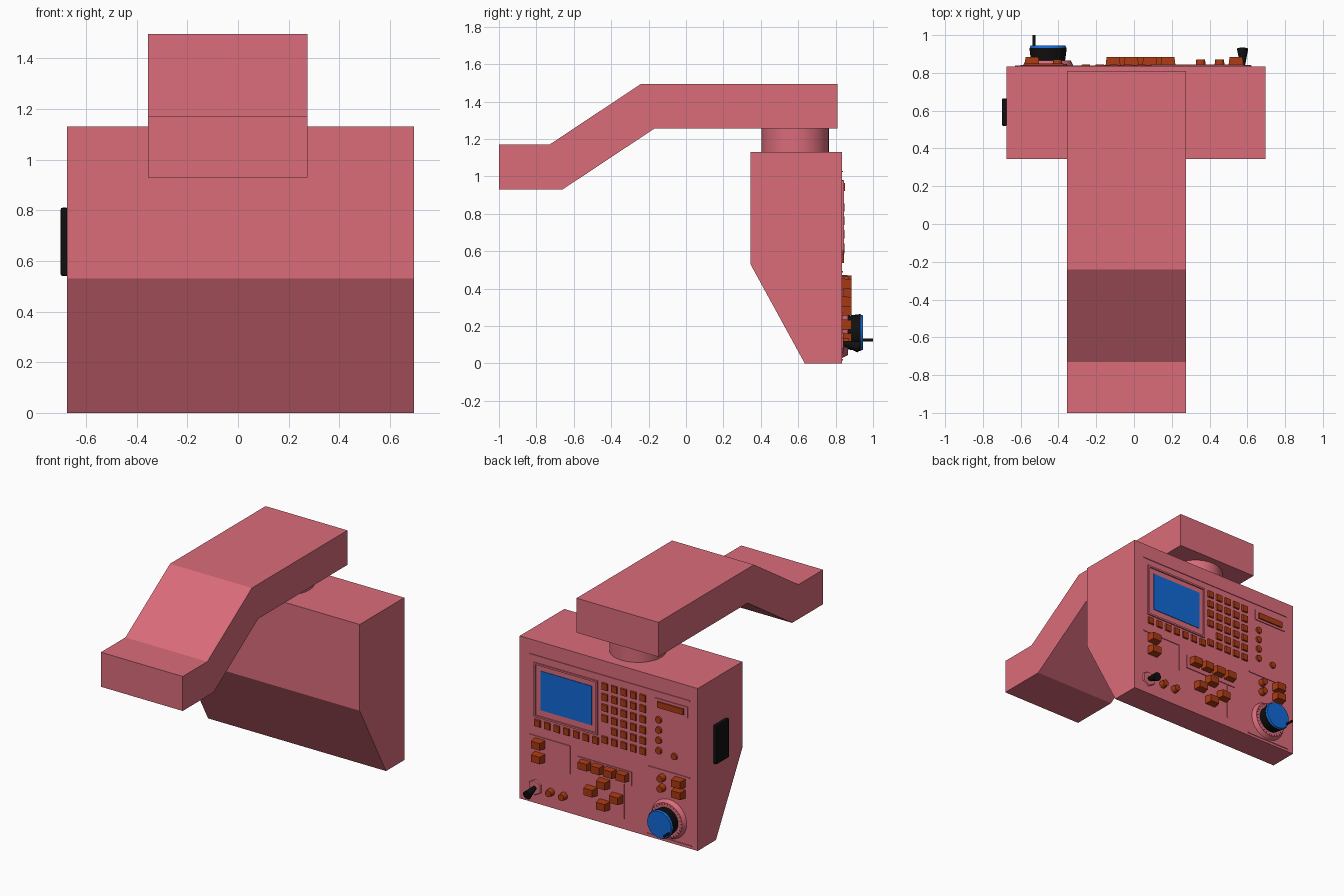
import bpy, bmesh, math
from mathutils import Matrix, Vector

cube = bpy.data.objects.get("Cube")
if cube:
    bpy.data.objects.remove(cube, do_unlink=True)


def material(name, rgb):
    m = bpy.data.materials.new(name)
    m.use_nodes = True
    m.diffuse_color = (*rgb, 1)
    for n in m.node_tree.nodes:
        if n.type == 'BSDF_PRINCIPLED':
            n.inputs["Base Color"].default_value = (*rgb, 1)
            n.inputs["Roughness"].default_value = 0.7
    return m


PINK = material("casing pink", (0.70, 0.15, 0.195))
ORANGE = material("key rust orange", (0.40, 0.042, 0.006))
BLUE = material("screen blue", (0.006, 0.14, 0.68))
BLACK = material("rubber black", (0.005, 0.005, 0.005))
FACE = 0.835  # panel plane, facing +y


def finish(bm, name, mat, smooth=False):
    bmesh.ops.recalc_face_normals(bm, faces=bm.faces)
    mesh = bpy.data.meshes.new(name)
    bm.to_mesh(mesh)
    bm.free()
    ob = bpy.data.objects.new(name, mesh)
    bpy.context.collection.objects.link(ob)
    mesh.materials.append(mat)
    if smooth:
        bpy.ops.object.select_all(action='DESELECT')
        ob.select_set(True)
        bpy.context.view_layer.objects.active = ob
        bpy.ops.object.shade_smooth_by_angle(angle=math.radians(35))
    return ob


def extrude_x(name, profile, x0, x1, mat):
    """Extrude a (y, z) profile from x0 to x1."""
    bm = bmesh.new()
    face = bm.faces.new([bm.verts.new((x0, y, z)) for y, z in profile])
    ext = bmesh.ops.extrude_face_region(bm, geom=[face])
    verts = [v for v in ext["geom"] if isinstance(v, bmesh.types.BMVert)]
    bmesh.ops.translate(bm, verts=verts, vec=(x1 - x0, 0, 0))
    return finish(bm, name, mat)


def add_box(bm, x, z, w, h, depth, y0=FACE, taper=1.0):
    """Add a block standing on the panel, narrowed at its outer end."""
    m = Matrix.Translation((x, y0 + depth / 2, z)) @ Matrix.Diagonal((w, depth, h, 1))
    made = bmesh.ops.create_cube(bm, size=1, matrix=m)
    for v in made["verts"]:
        if v.co.y > y0 + depth / 2:
            v.co.x = x + (v.co.x - x) * taper
            v.co.z = z + (v.co.z - z) * taper


def boxes(name, places, w, h, depth, mat, y0=FACE, taper=1.0):
    bm = bmesh.new()
    for x, z in places:
        add_box(bm, x, z, w, h, depth, y0, taper)
    return finish(bm, name, mat)


def rods(name, places, r0, r1, depth, mat, y0=FACE, sides=24, axis=(0, 1, 0)):
    """Round parts standing on the panel along the given axis."""
    bm = bmesh.new()
    d = Vector(axis).normalized()
    turn = d.to_track_quat('Z', 'Y').to_matrix().to_4x4()
    for x, z in places:
        m = Matrix.Translation(Vector((x, y0, z)) + d * depth / 2) @ turn
        bmesh.ops.create_cone(bm, cap_ends=True, segments=sides, radius1=r0,
                              radius2=r1, depth=depth, matrix=m)
    return finish(bm, name, mat, sides > 8)


# Cabinet, neck and hanging arm
extrude_x("cabinet", [(0.345, 1.13), (FACE, 1.13), (FACE, 0), (0.635, 0), (0.345, 0.53)],
          -0.675, 0.695, PINK)
extrude_x("arm", [(-1, 0.93), (-0.66, 0.93), (-0.17, 1.255), (0.81, 1.255),
                  (0.81, 1.495), (-0.24, 1.495), (-0.73, 1.17), (-1, 1.17)],
          -0.355, 0.275, PINK)
rods("neck", [(-0.04, 1.125)], 0.18, 0.18, 0.135, PINK, y0=0.585, sides=32, axis=(0, 0, 1))

# Side cover with softened corners
cover = extrude_x("side_cover", [(0.52, 0.54), (0.665, 0.54), (0.665, 0.81), (0.52, 0.81)],
                  -0.70, -0.67, BLACK)
bev = cover.modifiers.new("soft_corners", 'BEVEL')
bev.width = 0.008
bev.segments = 2

# Screen inside a raised rim
boxes("screen", [(0.336, 0.794)], 0.394, 0.272, 0.004, BLUE)
bm = bmesh.new()
for s in (-1, 1):
    add_box(bm, 0.338 + s * 0.239, 0.79, 0.012, 0.377, 0.009)
    add_box(bm, 0.338, 0.79 + s * 0.1825, 0.49, 0.012, 0.009)
finish(bm, "screen_rim", PINK)

# Soft keys below the screen and the main keypad
boxes("soft_keys", [(0.556 - i * 0.0745, 0.561) for i in range(7)],
      0.047, 0.05, 0.01, ORANGE, taper=0.9)
boxes("keypad", [(0.039 - c * 0.0735, 0.953 - r * 0.074)
                 for c in range(5) for r in range(6) if (c, r) != (0, 4)],
      0.047, 0.05, 0.01, ORANGE, taper=0.9)

# Card slot and round buttons at the panel's outer side
boxes("slot_plate", [(-0.474, 0.944)], 0.254, 0.075, 0.006, PINK)
boxes("slot_bar", [(-0.472, 0.943)], 0.2, 0.042, 0.015, ORANGE)
rods("round_buttons", [(-0.377, 0.834 - i * 0.0715) for i in range(4)] + [(-0.497, 0.611)],
     0.024, 0.022, 0.012, ORANGE, sides=16)

# Raised dividing lines
bm = bmesh.new()
for x0, x1, z in ((0.618, -0.617, 1.027), (0.618, 0.309, 0.467),
                  (-0.293, -0.617, 0.49), (-0.285, -0.63, 0.02)):
    add_box(bm, (x0 + x1) / 2, z, x0 - x1, 0.006, 0.005)
for x, z0, z1 in ((0.309, 0.272, 0.467), (-0.107, 0.07, 0.317)):
    add_box(bm, x, (z0 + z1) / 2, 0.006, z1 - z0, 0.005)
finish(bm, "divider_lines", PINK)

# Large push buttons
boxes("button_tray", [(0.039, 0.366)], 0.416, 0.097, 0.006, PINK)
boxes("large_buttons",
      [(0.54, 0.425), (0.54, 0.33), (-0.54, 0.445), (-0.54, 0.37),
       (0.04, 0.283), (0.137, 0.207), (-0.06, 0.207), (0.04, 0.134)]
      + [(0.18 - i * 0.097, 0.376) for i in range(4)],
      0.08, 0.058, 0.05, ORANGE, taper=0.85)
rods("small_knobs", [(0.453, 0.11), (0.353, 0.11), (-0.405, 0.44), (-0.405, 0.37)],
     0.027, 0.023, 0.037, ORANGE, sides=12)

# Lever switch
rods("switch_washer", [(0.575, 0.11)], 0.055, 0.05, 0.008, PINK, sides=6)
rods("switch_lever", [(0.575, 0.11)], 0.012, 0.03, 0.095, BLACK, sides=16, axis=(0, 1, -0.25))

# Handwheel with graduated dial and crank pin
WX, WZ = -0.455, 0.165
rods("dial", [(WX, WZ)], 0.135, 0.12, 0.03, PINK, sides=40)
bm = bmesh.new()
for i in range(30):
    m = (Matrix.Translation((WX, FACE + 0.03, WZ)) @ Matrix.Rotation(i * math.tau / 30, 4, 'Y')
         @ Matrix.Translation((0.111, 0, 0)) @ Matrix.Diagonal((0.012, 0.003, 0.003, 1)))
    bmesh.ops.create_cube(bm, size=1, matrix=m)
finish(bm, "dial_marks", BLACK)
rods("handwheel", [(WX, WZ)], 0.09, 0.099, 0.07, BLACK, y0=0.862, sides=32)
rods("handwheel_cap", [(WX, WZ)], 0.097, 0.092, 0.013, BLUE, y0=0.932, sides=32)
rods("crank_pin", [(-0.53, 0.125)], 0.008, 0.008, 0.06, BLACK, y0=0.94, sides=12)
